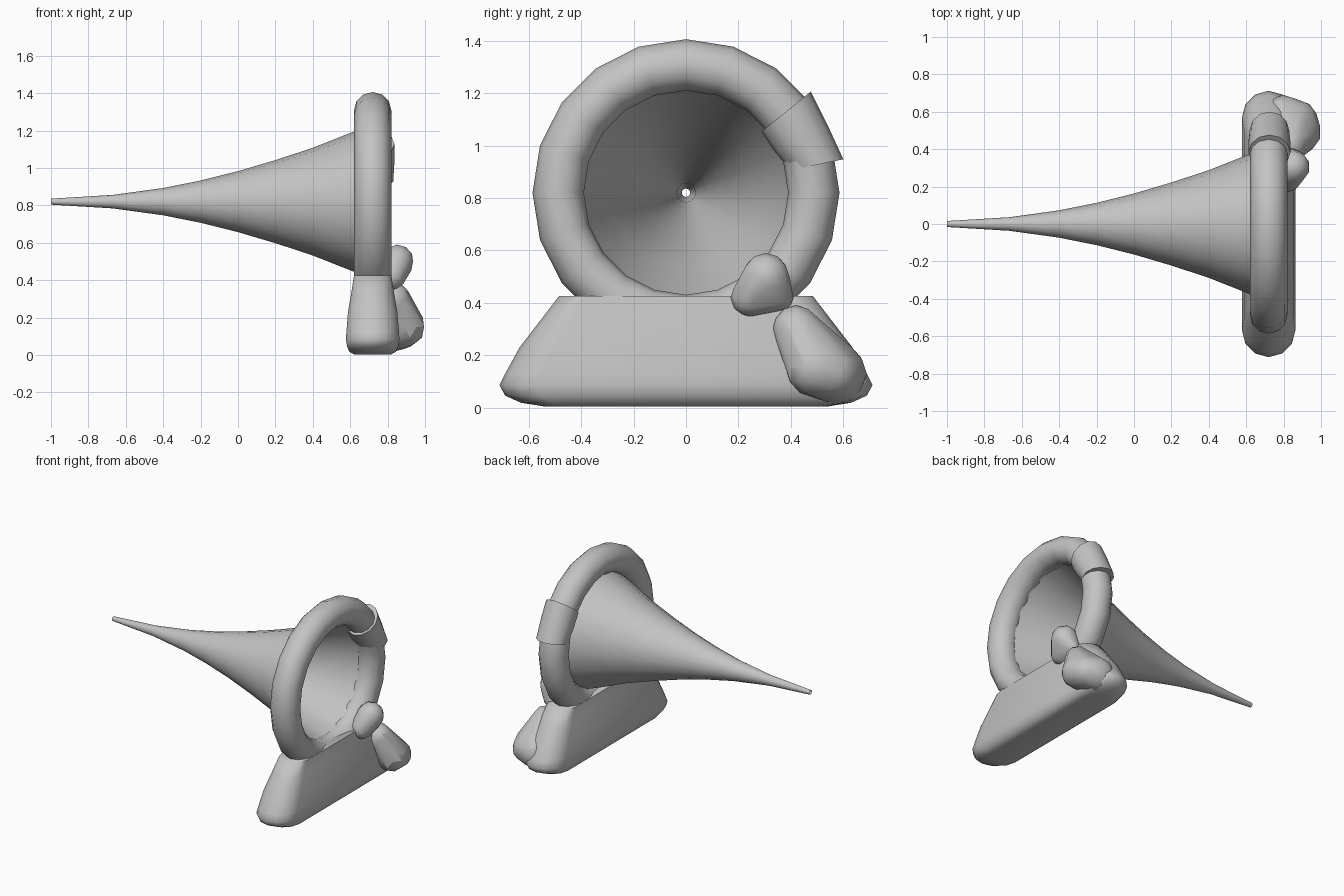
import bpy
import bmesh
from math import sin, cos, pi, radians
from mathutils import Vector, Matrix

cube = bpy.data.objects.get("Cube")
if cube:
    bpy.data.objects.remove(cube, do_unlink=True)

RING_X, RING_Z = 0.72, 0.82

grey = bpy.data.materials.new("plain grey")
grey.use_nodes = True
grey.diffuse_color = (0.55, 0.55, 0.55, 1)
grey.node_tree.nodes["Principled BSDF"].inputs["Base Color"].default_value = grey.diffuse_color


def finish(bm, name, angle=40):
    """Turn a bmesh into a smooth shaded grey object."""
    bmesh.ops.recalc_face_normals(bm, faces=bm.faces)
    mesh = bpy.data.meshes.new(name)
    bm.to_mesh(mesh)
    bm.free()
    mesh.materials.append(grey)
    obj = bpy.data.objects.new(name, mesh)
    bpy.context.collection.objects.link(obj)
    bpy.ops.object.select_all(action='DESELECT')
    obj.select_set(True)
    bpy.context.view_layer.objects.active = obj
    bpy.ops.object.shade_smooth_by_angle(angle=radians(angle))
    return obj


def loft(name, sections, caps=True, closed=False, angle=40):
    """Skin a list of equal point loops."""
    bm = bmesh.new()
    loops = [[bm.verts.new(p) for p in s] for s in sections]
    pairs = list(zip(loops, loops[1:]))
    if closed:
        pairs.append((loops[-1], loops[0]))
    for a, b in pairs:
        for i in range(len(a)):
            j = (i + 1) % len(a)
            bm.faces.new((a[i], a[j], b[j], b[i]))
    if caps:
        bm.faces.new(loops[0])
        bm.faces.new(loops[-1])
    return finish(bm, name, angle)


def ring_section(degrees, radius, half_r, half_x, x=RING_X, sides=12):
    """Cross-section of a tube that runs round the ring."""
    a = radians(degrees)
    points = []
    for i in range(sides):
        t = 2 * pi * i / sides
        r = radius + half_r * cos(t)
        points.append((x + half_x * sin(t), r * cos(a), RING_Z + r * sin(a)))
    return points


def stadium(z, half_x, half_y, steps=6):
    """Long outline with round ends, lying flat."""
    points = []
    for side in (1, -1):
        for i in range(steps + 1):
            t = pi * i / steps
            points.append((RING_X + side * half_x * cos(t),
                           side * (half_y - half_x + half_x * sin(t)), z))
    return points


def blended_blob(name, balls):
    """Smooth convex lump wrapped round several balls."""
    bm = bmesh.new()
    for x, y, z, r in balls:
        bmesh.ops.create_icosphere(bm, subdivisions=2, radius=r,
                                   matrix=Matrix.Translation(Vector((x, y, z))))
    hull = bmesh.ops.convex_hull(bm, input=bm.verts)
    spare = {g for g in hull["geom_interior"] + hull["geom_unused"]
             if isinstance(g, bmesh.types.BMVert)}
    bmesh.ops.delete(bm, geom=list(spare), context='VERTS')
    return finish(bm, name, 60)


# Flared horn, open at both ends
profile = [(-1, 0.016), (-0.67, 0.036), (-0.4, 0.073), (-0.2, 0.113),
           (0, 0.163), (0.2, 0.222), (0.4, 0.288), (0.62, 0.375), (0.70, 0.402)]
loft("horn", [[(x, r * cos(2 * pi * i / 16), RING_Z + r * sin(2 * pi * i / 16))
               for i in range(16)] for x, r in profile], caps=False)

# Thick ring round the mouth
loft("ring", [ring_section(18 * i, 0.488, 0.098, 0.1) for i in range(20)],
     caps=False, closed=True, angle=60)

# Sleeve clamped over the ring
loft("sleeve", [ring_section(39, 0.492, 0.121, 0.112, 0.724),
                ring_section(25, 0.486, 0.113, 0.112, 0.724),
                ring_section(12, 0.511, 0.103, 0.106, 0.724)])

# Sloping rounded base
base_levels = [(0.004, 0.10, 0.54), (0.018, 0.125, 0.63), (0.045, 0.137, 0.69),
               (0.085, 0.143, 0.712), (0.13, 0.14, 0.69), (0.23, 0.132, 0.635),
               (0.34, 0.113, 0.55), (0.425, 0.1, 0.485)]
loft("base", [stadium(*level) for level in base_levels], angle=60)

# Lump on the side of the base
blended_blob("base_lump", [(0.83, 0.42, 0.30, 0.09), (0.89, 0.49, 0.15, 0.11),
                           (0.88, 0.56, 0.13, 0.10), (0.80, 0.57, 0.13, 0.12)])

# Knob at the foot of the ring
blended_blob("knob", [(0.85, 0.305, 0.50, 0.09), (0.82, 0.245, 0.42, 0.075),
                      (0.83, 0.36, 0.42, 0.05)])
